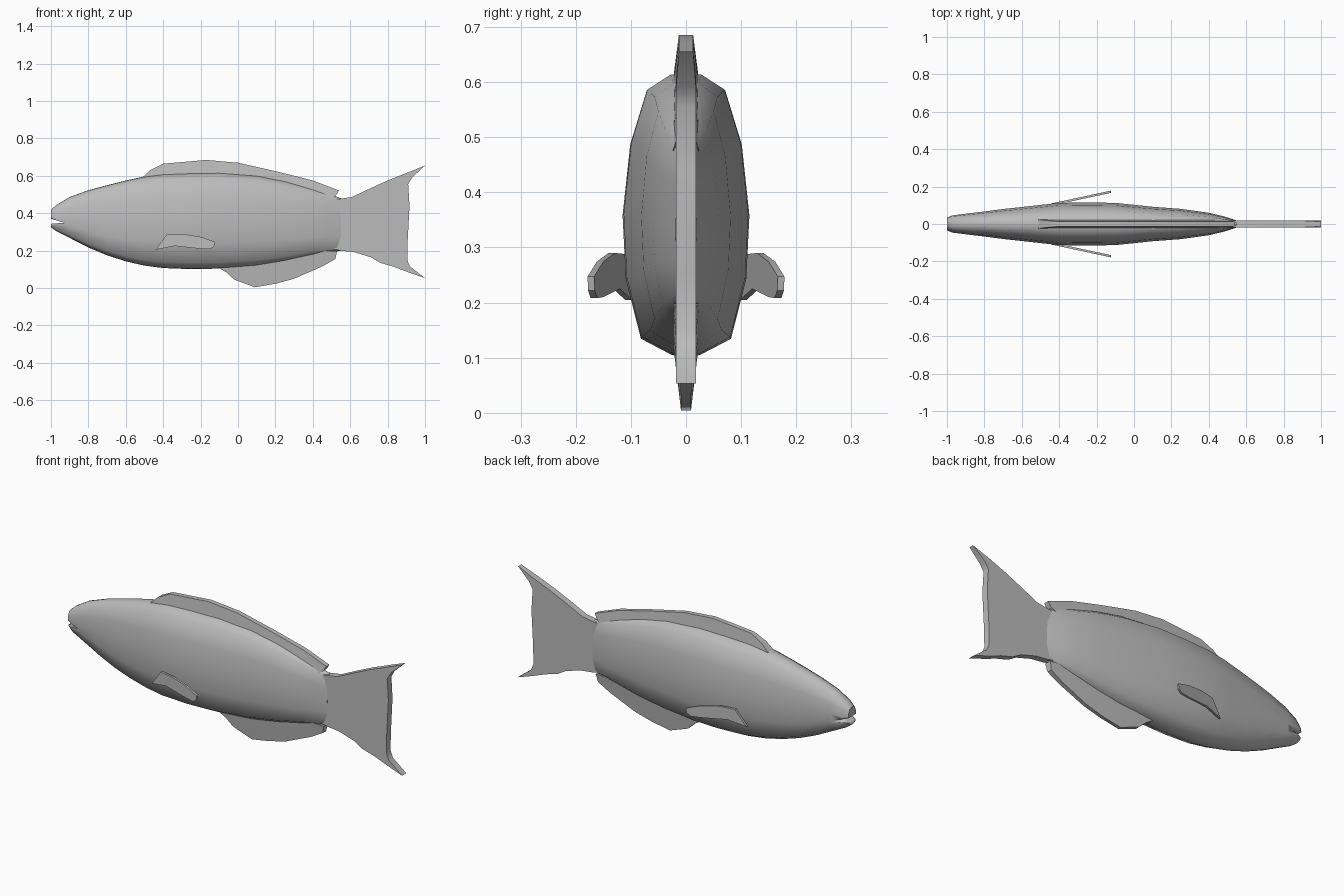
import bpy, bmesh, math

if "Cube" in bpy.data.objects:
    bpy.data.objects.remove(bpy.data.objects["Cube"])

skin = bpy.data.materials.new("grey_skin")
skin.diffuse_color = (0.5, 0.5, 0.5, 1)
skin.use_nodes = True
skin.node_tree.nodes["Principled BSDF"].inputs["Base Color"].default_value = skin.diffuse_color


def make(name, verts, faces, angle=40):
    me = bpy.data.meshes.new(name)
    me.from_pydata(verts, [], faces)
    bm = bmesh.new()
    bm.from_mesh(me)
    bmesh.ops.triangulate(bm, faces=[f for f in bm.faces if len(f.verts) > 4])
    bmesh.ops.recalc_face_normals(bm, faces=bm.faces)
    bm.to_mesh(me)
    bm.free()
    me.materials.append(skin)
    ob = bpy.data.objects.new(name, me)
    bpy.context.collection.objects.link(ob)
    bpy.ops.object.select_all(action='DESELECT')
    bpy.context.view_layer.objects.active = ob
    ob.select_set(True)
    bpy.ops.object.shade_smooth_by_angle(angle=math.radians(angle))
    return ob


def plate(name, pts, mid=lambda x: 0.0):
    """Closed outline of (x, z, half thickness) in the side view, centred on y = mid(x)."""
    n = len(pts)
    verts = [(x, mid(x) + s * t, z) for s in (-1, 1) for x, z, t in pts]
    faces = [list(range(n)), list(range(n, 2 * n))]
    faces += [(i, (i + 1) % n, n + (i + 1) % n, n + i) for i in range(n)]
    return make(name, verts, faces)


# Body: one cross-section scaled along the length (x, bottom, top, half width)
stations = [(-1, .325, .42, .034), (-.97, .303, .445, .046), (-.9, .268, .487, .055),
            (-.8, .217, .523, .067), (-.7, .175, .55, .08), (-.6, .143, .575, .091),
            (-.5, .12, .597, .102), (-.4, .107, .609, .113), (-.25, .101, .615, .115),
            (-.1, .104, .617, .113), (.1, .118, .602, .092), (.25, .142, .573, .081),
            (.4, .172, .533, .06), (.48, .188, .508, .041), (.55, .2, .48, .019)]
half = [(0, 1), (.25, .985), (.62, .88), (.88, .5), (1, 0), (.95, -.45),
        (.71, -.87), (.22, -.985), (0, -1)]
ring = half + [(-w, h) for w, h in half[-2:0:-1]]
k = len(ring)
verts = [(x, w * hw, (lo + hi) / 2 + h * (hi - lo) / 2)
         for x, lo, hi, hw in stations for w, h in ring]
faces = [(s * k + i, s * k + (i + 1) % k, (s + 1) * k + (i + 1) % k, (s + 1) * k + i)
         for s in range(len(stations) - 1) for i in range(k)]
faces += [list(range(k)), list(range(len(verts) - k, len(verts)))]
body = make("body", verts, faces, 50)

# Mouth: wedge cut out of the snout
cutter = plate("mouth_cutter", [(-1.03, .38, .2), (-.985, .366, .2), (-.93, .349, .2),
                                (-1.03, .341, .2)])
cutter.hide_render = True
cutter.hide_set(True)
cut = body.modifiers.new("mouth", 'BOOLEAN')
cut.object = cutter
cut.operation = 'DIFFERENCE'
cut.solver = 'EXACT'
bpy.context.view_layer.objects.active = body
bpy.ops.object.modifier_apply(modifier=cut.name)
bpy.data.objects.remove(cutter)

# Fins on the centre line
B, T = .024, .013
plate("dorsal_fin", [(-.51, .592, B), (-.47, .63, .018), (-.4, .665, T), (-.17, .685, T),
                     (0, .67, T), (.2, .625, T), (.4, .575, T), (.54, .522, T),
                     (.525, .497, .016), (.5, .475, B), (.4, .51, B), (.2, .56, B),
                     (0, .59, B), (-.2, .6, B), (-.4, .588, B)])
plate("anal_fin", [(-.1, .107, .02), (-.06, .082, .016), (-.02, .045, T), (.09, .004, .009),
                   (.2, .023, .009), (.3, .05, .01), (.45, .115, .012), (.52, .155, T),
                   (.53, .198, .02), (.4, .2, B), (.2, .16, B), (0, .13, B)])
E = .018
plate("tail_fin", [(.5, .47, E), (.55, .478, E), (.61, .487, E), (.7, .53, E), (.8, .575, E),
                   (.9, .615, E), (1, .655, .013), (.93, .59, E), (.91, .555, E),
                   (.917, .44, E), (.907, .25, E), (.905, .15, E), (.92, .115, E),
                   (1, .053, E), (.9, .088, E), (.83, .115, E), (.76, .135, E),
                   (.71, .165, E), (.62, .192, E), (.55, .2, E), (.5, .21, E)])

# Pectoral fins, swept outward on both sides
fin = [(-.44, .205), (-.34, .225), (-.2, .21), (-.15, .208), (-.128, .222), (-.123, .247),
       (-.2, .274), (-.3, .29), (-.38, .288)]
for side, name in ((-1, "pectoral_fin_right"), (1, "pectoral_fin_left")):
    plate(name, [(x, z, .006) for x, z in fin], lambda x: side * (.113 + (x + .4) * .215))
